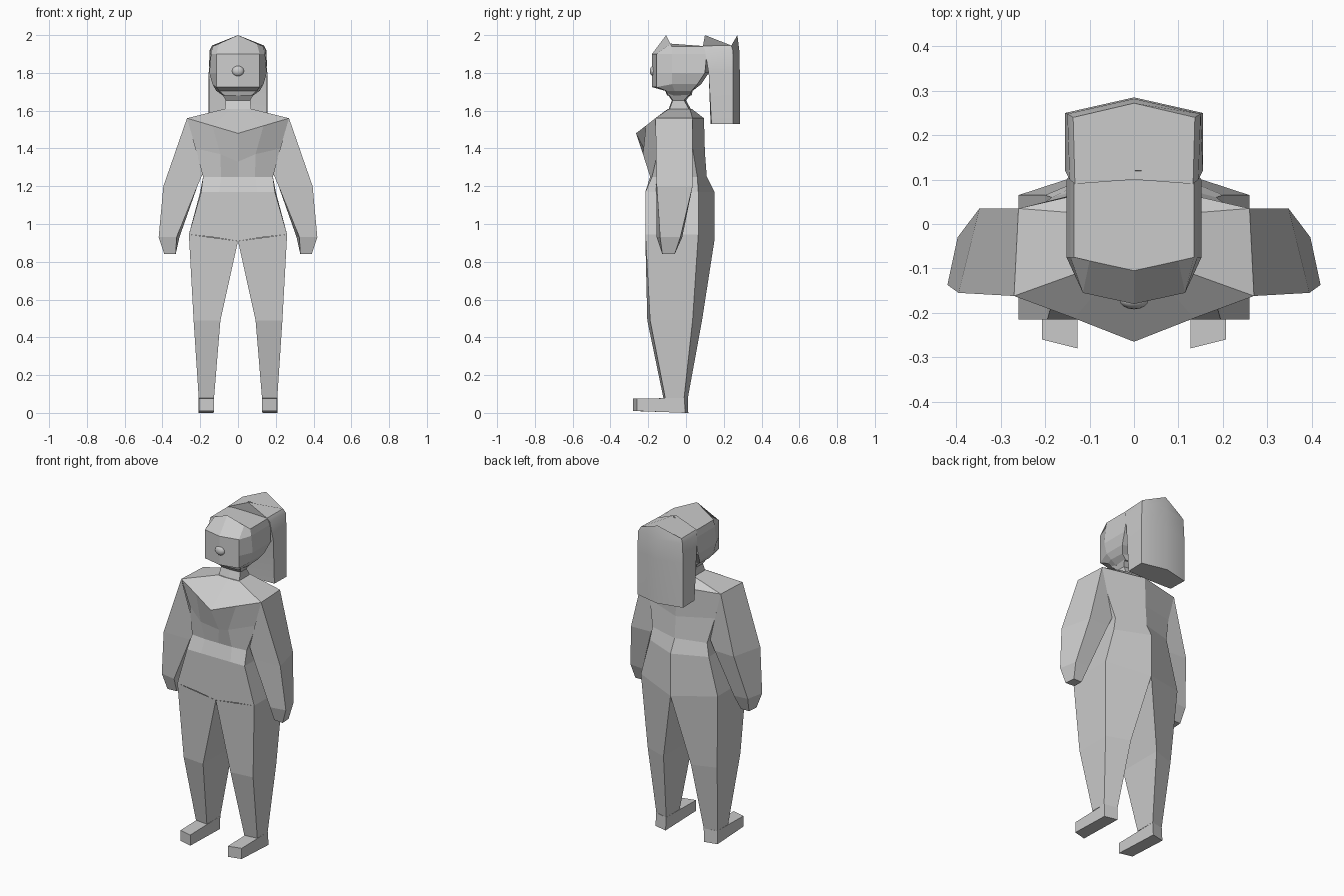
import bpy, bmesh
from math import radians


def loft(name, rings, caps=(True, True), mirror=False, smooth=0):
    """Skin a stack of closed rings, optionally mirrored across x = 0."""
    bm = bmesh.new()
    loops = [[bm.verts.new(p) for p in r] for r in rings]
    n = len(rings[0])
    for a, b in zip(loops, loops[1:]):
        for i in range(n):
            j = (i + 1) % n
            bm.faces.new((a[i], a[j], b[j], b[i]))
    if caps[0]:
        bm.faces.new(loops[0][::-1])
    if caps[1]:
        bm.faces.new(loops[-1])
    bmesh.ops.recalc_face_normals(bm, faces=bm.faces)
    me = bpy.data.meshes.new(name)
    bm.to_mesh(me)
    bm.free()
    ob = bpy.data.objects.new(name, me)
    bpy.context.collection.objects.link(ob)
    if mirror:
        ob.modifiers.new("mirror", 'MIRROR').use_mirror_merge = False
    if smooth:
        bpy.ops.object.select_all(action='DESELECT')
        bpy.context.view_layer.objects.active = ob
        ob.select_set(True)
        bpy.ops.object.shade_smooth_by_angle(angle=radians(smooth))
    return ob


def sym(*half):
    """Complete a half ring (front centre to back centre) by reflection."""
    return list(half) + [(-x, y, z) for x, y, z in half[-2:0:-1]]


def flat(z, *pts):
    return [(x, y, z) for x, y in pts]


# torso: hips, waist, chest, shoulders, collar
loft("torso", [
    sym((0, -.215, .91), (.13, -.215, .93), (.26, -.215, .945), (.26, .065, .945), (0, .15, .91)),
    sym(*flat(1.17, (0, -.215), (.1, -.215), (.195, -.215), (.2, .065), (0, .15))),
    sym(*flat(1.25, (0, -.19), (.09, -.19), (.185, -.18), (.185, .06), (0, .11))),
    sym((0, -.185, 1.33), (.093, -.228, 1.37), (.225, -.145, 1.4), (.22, .035, 1.4), (0, .1, 1.38)),
    sym((0, -.265, 1.48), (.135, -.212, 1.52), (.27, -.162, 1.56), (.26, .035, 1.56), (0, .095, 1.56)),
    sym(*flat(1.61, (0, -.095), (.035, -.095), (.07, -.09), (.07, .02), (0, .03))),
], caps=(False, True))

# neck
loft("neck", [
    sym(*flat(1.6, (0, -.095), (.07, -.09), (.07, .02), (0, .03))),
    sym(*flat(1.655, (0, -.075), (.065, -.07), (.065, -.01), (0, 0))),
    sym(*flat(1.69, (0, -.1), (.085, -.095), (.085, .02), (0, .03))),
], caps=(False, False))

# arm with tapered hand
loft("arm", [
    [(.27, -.162, 1.56), (.26, .035, 1.56), (.185, .035, 1.27), (.185, -.155, 1.27)],
    flat(1.2, (.395, -.155), (.348, .035), (.215, .03), (.215, -.158)),
    flat(.93, (.42, -.137), (.397, -.03), (.31, -.02), (.325, -.155)),
    flat(.84, (.39, -.125), (.385, -.06), (.33, -.06), (.33, -.12)),
], caps=(False, True), mirror=True)

# leg
loft("leg", [
    [(0, -.215, .91), (.26, -.215, .945), (.26, .065, .945), (0, .15, .91)],
    flat(.49, (.093, -.205), (.235, -.19), (.235, .035), (.093, .085)),
    flat(.08, (.127, -.12), (.208, -.11), (.208, -.01), (.127, .01)),
], caps=(False, False), mirror=True)

# foot
loft("foot", [
    [(.127, -.28, .01), (.207, -.26, .01), (.21, -.005, 0), (.13, .012, 0)],
    [(.127, -.28, .075), (.207, -.26, .075), (.208, -.008, .08), (.127, .01, .08)],
], mirror=True)

# head
loft("head", [
    sym(*flat(1.68, (0, -.1), (.07, -.098), (.08, -.06), (.075, .02), (0, .03))),
    sym((0, -.11, 1.705), (.1, -.105, 1.705), (.115, -.06, 1.705), (.11, .03, 1.705), (0, .035, 1.705)),
    sym((0, -.18, 1.725), (.115, -.155, 1.725), (.135, -.075, 1.74), (.135, .06, 1.74), (0, .08, 1.74)),
    sym(*flat(1.8, (0, -.18), (.115, -.155), (.152, -.075), (.152, .1), (0, .12))),
    sym(*flat(1.9, (0, -.18), (.115, -.155), (.143, -.075), (.143, .11), (0, .12))),
    sym((0, -.105, 2), (.1, -.083, 1.955), (.135, -.075, 1.94), (.135, .12, 1.94), (0, .12, 2)),
])

# nose
bpy.ops.mesh.primitive_uv_sphere_add(segments=16, ring_count=8, location=(0, -.172, 1.81))
nose = bpy.context.object
nose.name = "nose"
nose.scale = (.032, .02, .028)
bpy.ops.object.shade_smooth()

# hair: thick curtain hanging from the back of the crown
loft("ponytail", [
    sym(*flat(1.53, (0, .13), (.152, .135), (.155, .25), (0, .285))),
    sym(*flat(1.8, (0, .12), (.155, .12), (.155, .25), (0, .285))),
    sym(*flat(1.92, (0, .1), (.145, .1), (.15, .248), (0, .282))),
    sym((0, .1, 2), (.133, .09, 1.943), (.137, .24, 1.945), (0, .272, 2)),
], smooth=40)
